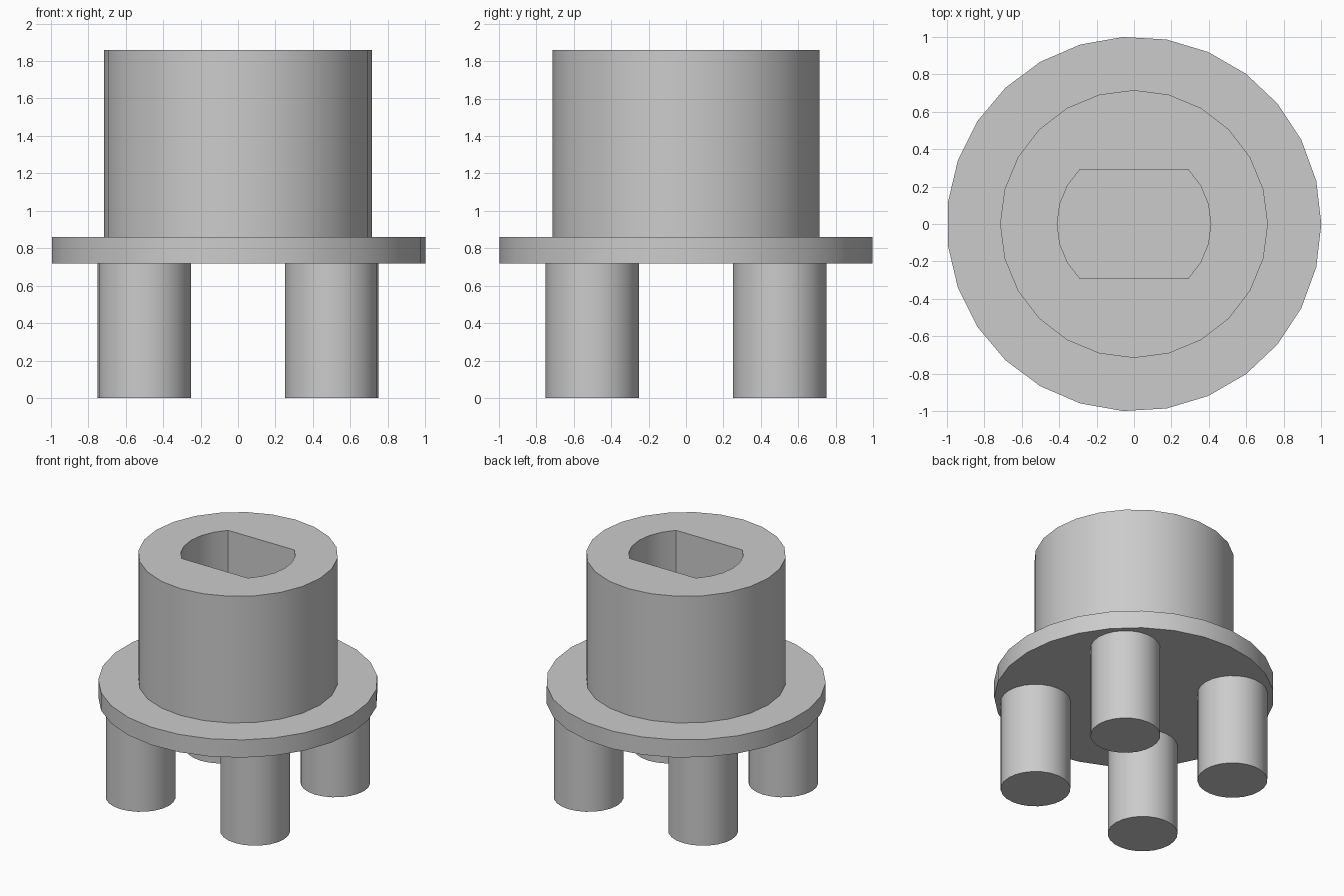
import bpy, bmesh
from math import cos, sin, pi, radians

if "Cube" in bpy.data.objects:
    bpy.data.objects.remove(bpy.data.objects["Cube"], do_unlink=True)

grey = bpy.data.materials.new("plain grey")
grey.use_nodes = True
grey.diffuse_color = (0.6, 0.6, 0.6, 1)
grey.node_tree.nodes["Principled BSDF"].inputs["Base Color"].default_value = (0.6, 0.6, 0.6, 1)


def finish(obj, name):
    obj.name = name
    obj.data.name = name
    obj.data.materials.append(grey)
    bpy.ops.object.select_all(action='DESELECT')
    obj.select_set(True)
    bpy.context.view_layer.objects.active = obj
    bpy.ops.object.shade_smooth_by_angle(angle=radians(30))


def cylinder(name, sides, radius, bottom, top, x=0, y=0):
    # Ring of points starting on +x, extruded upwards
    bm = bmesh.new()
    ring = [bm.verts.new((x + radius * cos(2 * pi * i / sides),
                          y + radius * sin(2 * pi * i / sides), bottom))
            for i in range(sides)]
    base = bm.faces.new(ring)
    made = bmesh.ops.extrude_face_region(bm, geom=[base], use_keep_orig=True)["geom"]
    bmesh.ops.translate(bm, vec=(0, 0, top - bottom),
                        verts=[g for g in made if isinstance(g, bmesh.types.BMVert)])
    bmesh.ops.recalc_face_normals(bm, faces=bm.faces)
    add_mesh(bm, name)


def add_mesh(bm, name):
    mesh = bpy.data.meshes.new(name)
    bm.to_mesh(mesh)
    bm.free()
    obj = bpy.data.objects.new(name, mesh)
    bpy.context.collection.objects.link(obj)
    finish(obj, name)


def boss_with_socket(name, sides, radius, hole_radius, hole_half, bottom, top):
    # Round tube whose bore has two flat sides
    bm = bmesh.new()

    def loop(r, limit, z):
        pts = [(r * cos(2 * pi * i / sides), r * sin(2 * pi * i / sides))
               for i in range(sides)]
        return [bm.verts.new((px, max(-limit, min(limit, py)), z)) for px, py in pts]

    loops = [loop(radius, radius, bottom), loop(radius, radius, top),
             loop(hole_radius, hole_half, top), loop(hole_radius, hole_half, bottom)]
    for a, b in zip(loops, loops[1:] + loops[:1]):
        for i in range(sides):
            j = (i + 1) % sides
            bm.faces.new((a[i], a[j], b[j], b[i]))
    bmesh.ops.recalc_face_normals(bm, faces=bm.faces)
    add_mesh(bm, name)


# Flange disc
cylinder("flange", 27, 1.0, 0.72, 0.86)

# Upper boss with the flat-sided socket, closed below by the flange
boss_with_socket("boss", 24, 0.715, 0.41, 0.29, 0.86, 1.86)

# Four pegs underneath
for side, x in (("right", -0.5), ("left", 0.5)):
    for end, y in (("front", -0.5), ("back", 0.5)):
        cylinder(f"{end}_{side}_peg", 24, 0.25, 0, 0.72, x, y)
